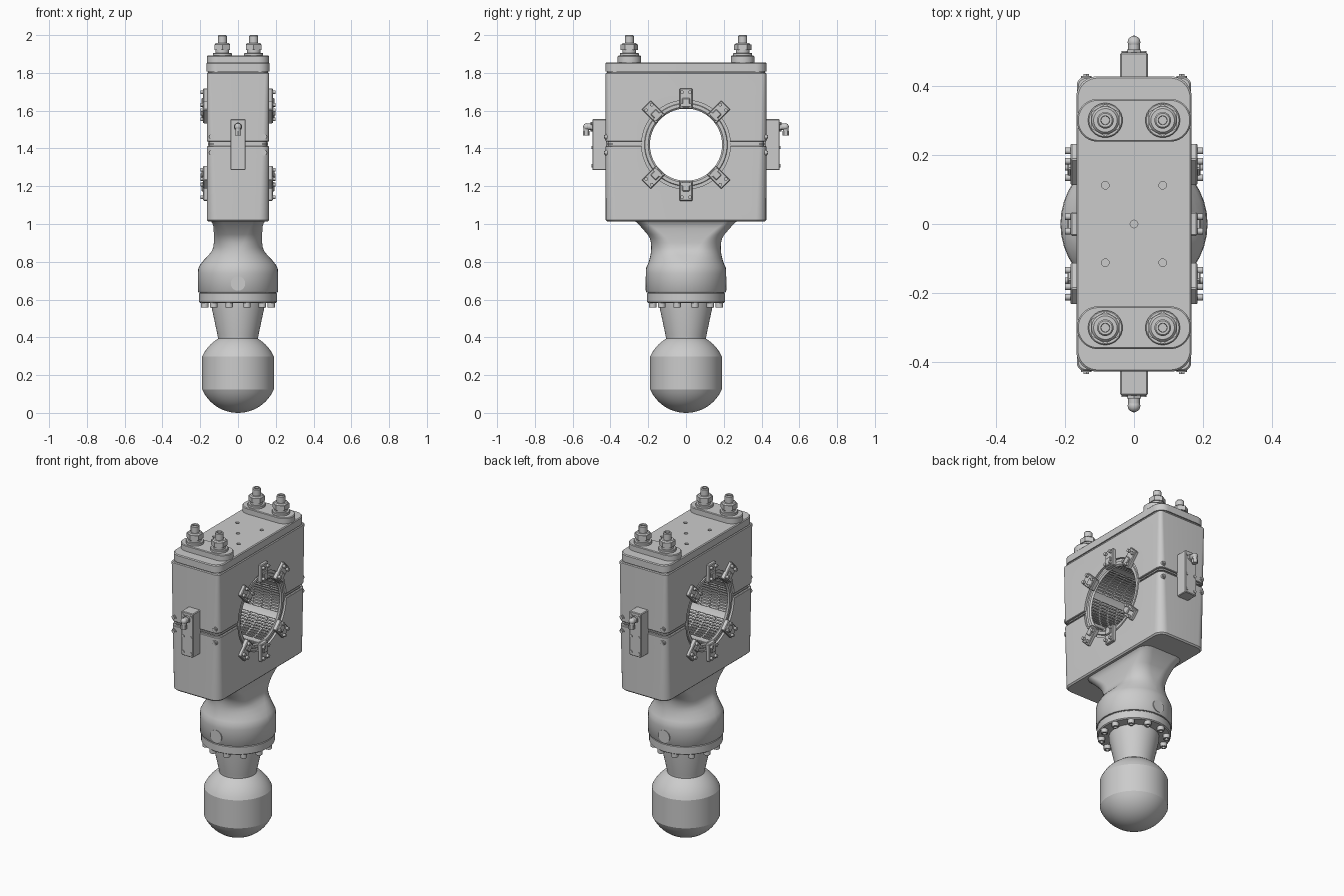
import bpy, bmesh
from math import sin, cos, pi, radians, sqrt
from mathutils import Matrix, Vector

if "Cube" in bpy.data.objects:
    bpy.data.objects.remove(bpy.data.objects["Cube"])

BORE_Z = 1.42


def finish(name, bm, angle=30):
    bmesh.ops.remove_doubles(bm, verts=bm.verts, dist=1e-5)
    bmesh.ops.recalc_face_normals(bm, faces=bm.faces)
    me = bpy.data.meshes.new(name)
    bm.to_mesh(me)
    bm.free()
    ob = bpy.data.objects.new(name, me)
    bpy.context.collection.objects.link(ob)
    smooth(ob, angle)
    return ob


def smooth(ob, angle=30):
    bpy.ops.object.select_all(action='DESELECT')
    ob.select_set(True)
    bpy.context.view_layer.objects.active = ob
    bpy.ops.object.shade_smooth_by_angle(angle=radians(angle))


def add_box(bm, size, mat):
    m = mat @ Matrix.Diagonal((*size, 1))
    vs = bmesh.ops.create_cube(bm, size=1, matrix=m)['verts']
    edges = list({e for v in vs for e in v.link_edges})
    bmesh.ops.bevel(bm, geom=edges, offset=0.004, segments=1, affect='EDGES')


def add_cyl(bm, a, b, r, n=20, r2=None):
    a, b = Vector(a), Vector(b)
    rot = (b - a).to_track_quat('Z', 'Y').to_matrix().to_4x4()
    bmesh.ops.create_cone(bm, cap_ends=True, segments=n, radius1=r,
                          radius2=r if r2 is None else r2, depth=(b - a).length,
                          matrix=Matrix.Translation((a + b) / 2) @ rot)


def skin(bm, rings, closed=False):
    loops = [[bm.verts.new(p) for p in ring] for ring in rings]
    n = len(loops[0])
    pairs = list(zip(loops, loops[1:])) + ([(loops[-1], loops[0])] if closed else [])
    for a, b in pairs:
        for i in range(n):
            j = (i + 1) % n
            bm.faces.new((a[i], a[j], b[j], b[i]))
    if not closed:
        bm.faces.new(loops[0])
        bm.faces.new(loops[-1])


def rounded(z, hx, hy, r, n=10):
    pts = []
    for k, (sx, sy) in enumerate(((1, 1), (-1, 1), (-1, -1), (1, -1))):
        for i in range(n + 1):
            t = (k + i / n) * pi / 2
            pts.append((sx * (hx - r) + r * cos(t), sy * (hy - r) + r * sin(t), z))
    return pts


def loft(name, sections, angle=30):
    bm = bmesh.new()
    skin(bm, [rounded(*s) for s in sections])
    return finish(name, bm, angle)


def add_lathe(bm, profile, x=0, y=0, n=64):
    skin(bm, [[(x + r * cos(2 * pi * i / n), y + r * sin(2 * pi * i / n), z)
               for i in range(n)] for r, z in profile])


def cut(ob, cutter):
    mod = ob.modifiers.new('cut', 'BOOLEAN')
    mod.operation, mod.solver, mod.object = 'DIFFERENCE', 'EXACT', cutter
    bpy.context.view_layer.objects.active = ob
    bpy.ops.object.modifier_apply(modifier=mod.name)
    bpy.data.objects.remove(cutter)
    smooth(ob)


# ball and conical stem
R, c = 0.207, 0.207
prof = [(R * sin(t), c - R * cos(t)) for t in [radians(1 + 65.6 * i / 12) for i in range(13)]]
h = sqrt(R * R - 0.19 ** 2)
prof += [(R * cos(t), 0.215 + R * sin(t)) for t in [radians(23.4 + 35.8 * i / 8) for i in range(9)]]
prof += [(0.108, 0.41), (0.14, 0.56), (0.14, 0.6)]
bm = bmesh.new()
add_lathe(bm, prof)
finish('ball_stem', bm, 22)

# bolted flange and its cap screws
bm = bmesh.new()
add_lathe(bm, [(0.2, 0.583), (0.206, 0.588), (0.206, 0.632), (0.2, 0.637), (0.2, 0.65)])
finish('flange', bm)
bm = bmesh.new()
for k in range(12):
    t = radians(15 + 30 * k)
    x, y = 0.182 * cos(t), 0.182 * sin(t)
    add_lathe(bm, [(0.009, 0.572), (0.01, 0.558), (0.018, 0.558), (0.02, 0.561), (0.02, 0.59)], x, y, 16)
finish('flange_screws', bm)

# neck blending from round to rectangular
loft('neck', [(0.638, .208, .208, .208), (0.644, .213, .213, .213), (0.74, .213, .213, .213),
              (0.765, .21, .212, .21), (0.785, .2, .203, .2), (0.81, .18, .194, .178),
              (0.835, .156, .188, .15), (0.855, .14, .185, .13), (0.875, .131, .184, .115),
              (0.90, .128, .185, .1), (0.925, .128, .192, .09), (0.945, .128, .204, .08),
              (0.975, .129, .23, .07), (0.995, .132, .248, .06), (1.008, .138, .262, .06),
              (1.02, .148, .275, .06)], 40)

# side plugs on the neck
bm = bmesh.new()
for s in (-1, 1):
    add_cyl(bm, (0, s * 0.18, 0.685), (0, s * 0.215, 0.685), 0.038, 32)
finish('neck_plugs', bm)

# clamp housing with split groove and bore
W, L = 0.165, 0.425
body = loft('housing', [(1.013, W - .008, L - .008, .05), (1.021, W, L, .055),
                        (1.409, W, L, .037), (1.412, W - .003, L - .003, .037),
                        (1.412, W - .012, L - .012, .035), (1.421, W - .012, L - .012, .035),
                        (1.421, W - .005, L - .005, .035), (1.425, W - .005, L - .005, .035),
                        (1.425, W - .012, L - .012, .035), (1.436, W - .012, L - .012, .035),
                        (1.436, W - .003, L - .003, .036), (1.439, W, L, .036),
                        (1.797, W, L, .022), (1.802, W - .004, L - .004, .022)])
bm = bmesh.new()
add_cyl(bm, (-0.4, 0, BORE_Z), (0.4, 0, BORE_Z), 0.235, 96)
cut(body, finish('bore_cutter', bm))

# top cap with tapped holes
cap = loft('top_cap', [(1.795, W - .006, L - .006, .05), (1.808, W - .006, L - .006, .05),
                       (1.808, .167, L + .002, .06), (1.85, .167, L + .002, .06),
                       (1.855, .162, L - .003, .056)])
bm = bmesh.new()
for x, y in [(0, 0)] + [(a * .083, b * .112) for a in (-1, 1) for b in (-1, 1)]:
    add_cyl(bm, (x, y, 1.825), (x, y, 1.9), 0.011, 20)
cut(cap, finish('hole_cutter', bm))

# clamp straps, washers, nuts and studs
for s, side in ((-1, 'front'), (1, 'back')):
    strap = loft(side + '_strap', [(1.85, .165, .062, .061), (1.887, .165, .062, .061),
                                   (1.891, .161, .058, .057)])
    strap.location.y = s * 0.3
    bm = bmesh.new()
    for x in (-.083, .083):
        y = s * 0.3
        add_lathe(bm, [(.05, 1.885), (.05, 1.903), (.047, 1.906)], x, y, 32)
        add_cyl(bm, (x, y, 1.90), (x, y, 1.922), .036, 32)
        add_cyl(bm, (x, y, 1.922), (x, y, 1.951), .047, 6)
        add_cyl(bm, (x, y, 1.951), (x, y, 1.958), .04, 32, .034)
        add_lathe(bm, [(.024, 1.95), (.024, 1.995), (.02, 2.0), (.013, 2.0), (.012, 1.98)], x, y, 24)
    finish(side + '_studs', bm)

# bearing liner: rings about the x axis, with slotted inner wall
N = 72
inner = [-0.15 + 0.3 * i / 5 for i in range(6)]
profile = [(x, 0.191) for x in inner] + [(0.158, 0.2), (0.158, 0.217), (0.152, 0.22), (0.152, 0.236),
                                        (-0.152, 0.236), (-0.152, 0.22), (-0.158, 0.217), (-0.158, 0.2)]
bm = bmesh.new()
skin(bm, [[(x, r * cos(2 * pi * i / N), BORE_Z + r * sin(2 * pi * i / N)) for i in range(N)]
          for x, r in profile], closed=True)
bmesh.ops.recalc_face_normals(bm, faces=bm.faces)
bm.faces.ensure_lookup_table()
slots = [bm.faces[k * N + i] for k in range(5) for i in range(N) if i % 12 not in (5, 6)]
bmesh.ops.inset_individual(bm, faces=slots, thickness=0.005, depth=0)
bmesh.ops.inset_individual(bm, faces=slots, thickness=0.0004, depth=-0.008)
finish('bearing_liner', bm)

# retaining clips around the bore on both faces
bm = bmesh.new()
for s in (-1, 1):
    for deg in (90, 270, 45, 135, 225, 315):
        frame = Matrix.Translation((0, 0, BORE_Z)) @ Matrix.Rotation(radians(deg), 4, 'X')
        add_box(bm, (.028, .108, .068), frame @ Matrix.Translation((s * .170, .244, 0)))
        add_box(bm, (.014, .05, .04), frame @ Matrix.Translation((s * .186, .222, 0)))
        for r in (.21, .278):
            for w in (-.021, .021):
                add_cyl(bm, frame @ Vector((s * .18, r, w)), frame @ Vector((s * .199, r, w)), .0095, 14)
finish('retaining_clips', bm)

# side boxes, their screws and elbow fittings
for s, side in ((-1, 'front'), (1, 'back')):
    bm = bmesh.new()
    add_box(bm, (.08, .08, .27), Matrix.Translation((0, s * .456, 1.42)))
    finish(side + '_box', bm)
    bm = bmesh.new()
    for x in (-.027, .027):
        for z in (1.532, 1.405, 1.308):
            add_cyl(bm, (x, s * .49, z), (x, s * .5, z), .009, 14)
    for x in (-.138, .138):
        for z in (1.462, 1.378):
            add_cyl(bm, (x, s * .4, z), (x, s * .428, z), .015, 18)
            add_cyl(bm, (x, s * .4, z), (x, s * .434, z), .009, 6)
    finish(side + '_screws', bm)
    bm = bmesh.new()
    add_cyl(bm, (0, s * .49, 1.515), (0, s * .505, 1.515), .024, 6)
    add_cyl(bm, (0, s * .5, 1.515), (0, s * .53, 1.515), .017, 20)
    bmesh.ops.create_uvsphere(bm, u_segments=20, v_segments=12, radius=.0185,
                              matrix=Matrix.Translation((0, s * .526, 1.515)))
    add_cyl(bm, (0, s * .528, 1.515), (0, s * .528, 1.485), .014, 20)
    add_cyl(bm, (0, s * .528, 1.492), (0, s * .528, 1.468), .018, 6)
    finish(side + '_elbow', bm)
